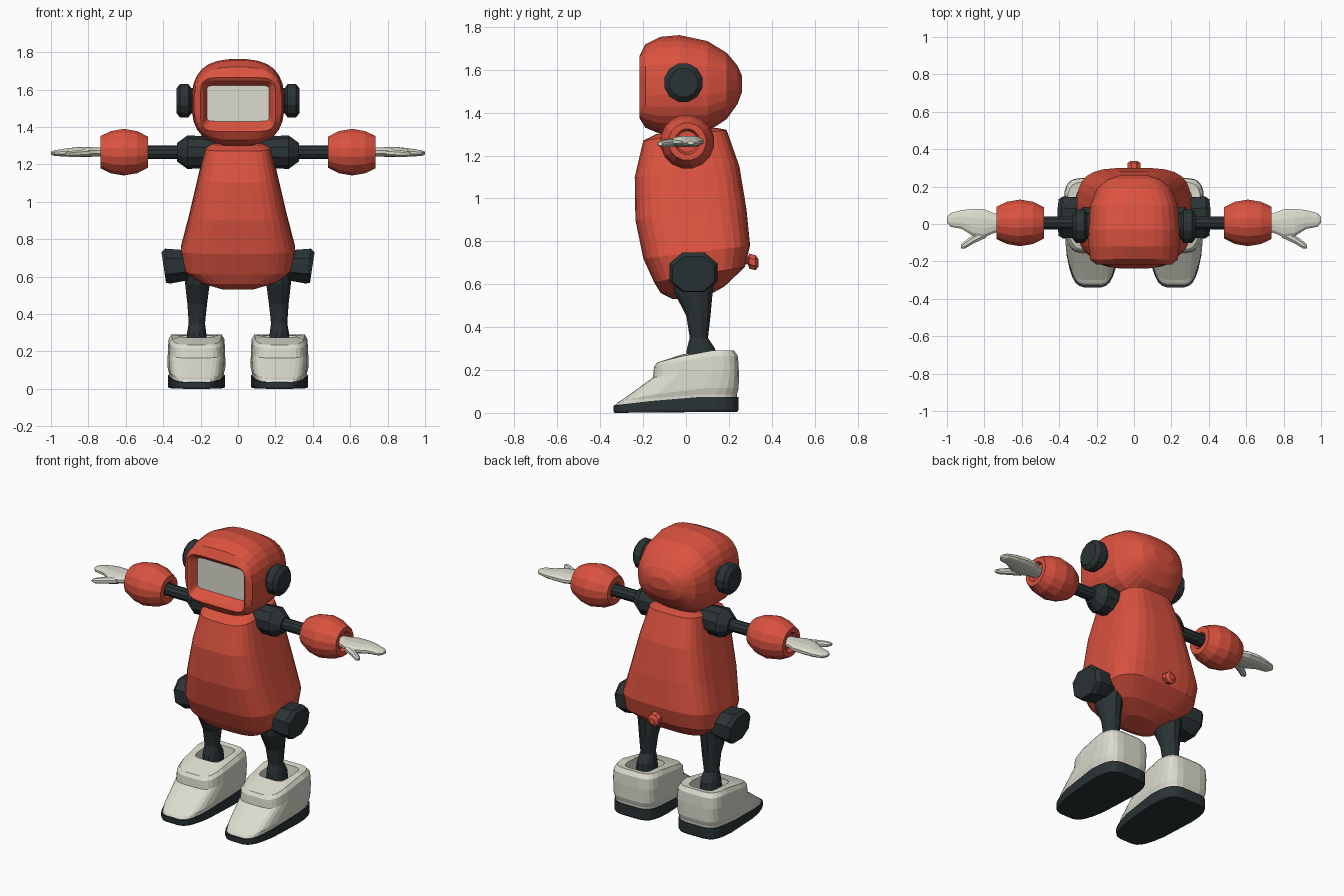
import bpy, bmesh, math
from mathutils import Vector

cube = bpy.data.objects.get("Cube")
if cube:
    bpy.data.objects.remove(cube, do_unlink=True)


def material(name, r, g, b):
    m = bpy.data.materials.new(name)
    m.use_nodes = True
    m.diffuse_color = (r, g, b, 1)
    m.node_tree.nodes["Principled BSDF"].inputs["Base Color"].default_value = (r, g, b, 1)
    return m


RED = material("warm red", 0.71, 0.085, 0.05)
DARK = material("charcoal", 0.023, 0.033, 0.036)
WHITE = material("off white", 0.71, 0.71, 0.62)


def outline(n, power):
    """Unit superellipse points; a higher power is squarer."""
    pts = []
    for i in range(n):
        t = 2 * math.pi * (i + 0.5) / n
        c, s = math.cos(t), math.sin(t)
        pts.append((math.copysign(abs(c) ** (2 / power), c),
                    math.copysign(abs(s) ** (2 / power), s)))
    return pts


def ring(axis, pos, a, b, ra, rb, n=12, power=2, tilt=0):
    """Ring across an axis, centred on (a, b) in the other two."""
    out = []
    for u, v in outline(n, power):
        p = [a + u * ra, b + v * rb]
        p.insert("xyz".index(axis), pos + tilt * v * rb)
        out.append(Vector(p))
    return out


def slanted(z_front, z_back, y_front, y_back, half, x=0, n=20, power=4, toe=0, rise=1):
    """Level ring whose height runs from front to back, narrowing at the toe."""
    out = []
    for u, v in outline(n, power):
        t = (v + 1) / 2
        k = min(1, t * rise)
        width = half * (1 - toe * max(0, 1 - 2.2 * t))
        out.append(Vector((x + u * width, y_front + (y_back - y_front) * t,
                           z_front + (z_back - z_front) * k)))
    return out


def loft(name, rings, mat, side=1, end_mat=None):
    """Skin the rings, cap both ends; side -1 mirrors across x."""
    bm = bmesh.new()
    rows = [[bm.verts.new((p.x * side, p.y, p.z)) for p in r] for r in rings]
    n = len(rows[0])
    for low, high in zip(rows, rows[1:]):
        for i in range(n):
            j = (i + 1) % n
            bm.faces.new((low[i], low[j], high[j], high[i]))
    bm.faces.new(rows[0])
    end = bm.faces.new(rows[-1])
    if end_mat:
        end.material_index = 1
    bmesh.ops.recalc_face_normals(bm, faces=bm.faces)
    mesh = bpy.data.meshes.new(name)
    bm.to_mesh(mesh)
    bm.free()
    mesh.materials.append(mat)
    if end_mat:
        mesh.materials.append(end_mat)
    obj = bpy.data.objects.new(name, mesh)
    bpy.context.collection.objects.link(obj)
    return obj


# Torso: pear-shaped rounded box
torso = [(1.30, 1.33, -.14, .14, .14), (1.27, 1.32, -.20, .19, .175),
         (1.10, 1.15, -.24, .25, .215), (.90, .95, -.237, .283, .262),
         (.72, .78, -.20, .30, .307), (.61, .68, -.15, .275, .295),
         (.56, .59, -.12, .18, .21), (.53, .54, -.06, .09, .09)]
loft("torso", [slanted(*r, n=28, power=3.6) for r in torso], RED)

# Head: lofted back to front, ending in the recessed visor
head = [(.262, 1.50, 1.57, .07, 2.6), (.24, 1.44, 1.62, .14, 2.6),
        (.19, 1.37, 1.68, .20, 2.6), (.10, 1.31, 1.735, .235, 2.7),
        (-.03, 1.30, 1.763, .248, 2.7), (-.12, 1.30, 1.755, .245, 2.7),
        (-.19, 1.33, 1.72, .235, 3), (-.217, 1.375, 1.665, .20, 6),
        (-.207, 1.39, 1.648, .188, 9), (-.165, 1.43, 1.622, .167, 12)]
loft("head", [ring("y", y, 0, (lo + hi) / 2, w, (hi - lo) / 2, 28, p)
              for y, lo, hi, w, p in head], RED, end_mat=WHITE)

# Tail knob
loft("tail", [ring("y", y, 0, z, r, r, 8)
              for y, z, r in [(.24, .72, .02), (.29, .71, .02), (.295, .708, .038),
                              (.325, .70, .038), (.337, .70, .02)]], RED)

SHOE_X = .222
ARM_Y, ARM_Z = .006, 1.265


def arm_part(name, profile, n, mat, side):
    loft(name, [ring("x", x, ARM_Y, ARM_Z, r, r, n) for x, r in profile], mat, side)


for side, label in ((1, "left"), (-1, "right")):
    # Ear pad
    loft(label + "_ear", [ring("x", x, -.012, 1.54, r, r, 12)
                          for x, r in [(.20, .07), (.25, .07), (.265, .092),
                                       (.31, .092), (.33, .068)]], DARK, side)

    # Shoulder, arm and cuff
    arm_part(label + "_shoulder", [(.12, .07), (.18, .085), (.27, .09), (.325, .05)], 10, DARK, side)
    arm_part(label + "_arm", [(.30, .037), (.50, .037)], 10, DARK, side)
    arm_part(label + "_cuff", [(.50, .04), (.482, .05), (.482, .085), (.54, .115), (.61, .127),
                               (.68, .115), (.735, .088), (.735, .06), (.71, .05)],
             16, RED, side)

    # Mitten hand and thumb
    hand = [(.70, .005, 1.266, .045, .024), (.75, .005, 1.266, .055, .025),
            (.80, .003, 1.266, .078, .027), (.86, .008, 1.266, .075, .027),
            (.92, .024, 1.263, .052, .022), (.98, .022, 1.26, .038, .016),
            (1.0, .022, 1.26, .016, .008)]
    loft(label + "_hand", [ring("x", *h, n=12, power=2.3) for h in hand], WHITE, side)
    thumb = [(.79, -.045, 1.262, .03, .02), (.86, -.082, 1.258, .025, .02),
             (.905, -.112, 1.255, .022, .016), (.924, -.12, 1.255, .012, .009)]
    loft(label + "_thumb", [ring("x", *t, n=8) for t in thumb], WHITE, side)

    # Hip block, slightly tilted
    hip = [(.22, .035, .66, .09, .075), (.30, .035, .66, .115, .09),
           (.375, .035, .656, .12, .10), (.397, .035, .648, .105, .088)]
    loft(label + "_hip", [ring("x", *h, n=8, power=2.2, tilt=.15) for h in hip], DARK, side)

    # Leg, narrow at the ankle
    leg = [(.66, .215, .035, .075, .105), (.56, .217, .035, .068, .092),
           (.45, .218, .058, .054, .058), (.35, .22, .06, .045, .044),
           (.30, .221, .07, .053, .068), (.20, .222, .07, .06, .08)]
    loft(label + "_leg", [ring("z", *g, n=12) for g in leg], DARK, side)

    # Shoe: dark sole, pale upper with a sunken opening
    shape = dict(x=SHOE_X, n=24, power=4.5)
    sole = [(.0, .005, -.335, .24, .15), (.01, .015, -.34, .245, .154),
            (.035, .075, -.34, .245, .154)]
    loft(label + "_sole", [slanted(*s, toe=.28, rise=1.7, **shape) for s in sole], DARK, side)
    upper = [(.03, .07, -.335, .238, .148, .28), (.05, .085, -.32, .238, .148, .26),
             (.06, .115, -.30, .247, .155, .24), (.165, .20, -.155, .247, .154, .12),
             (.215, .265, -.15, .243, .150, .12), (.235, .29, -.135, .225, .135, .12),
             (.275, .285, -.01, .19, .088, 0), (.21, .21, 0, .18, .08, 0)]
    loft(label + "_shoe", [slanted(*u[:5], toe=u[5], rise=1.7, **shape) for u in upper],
         WHITE, side)
